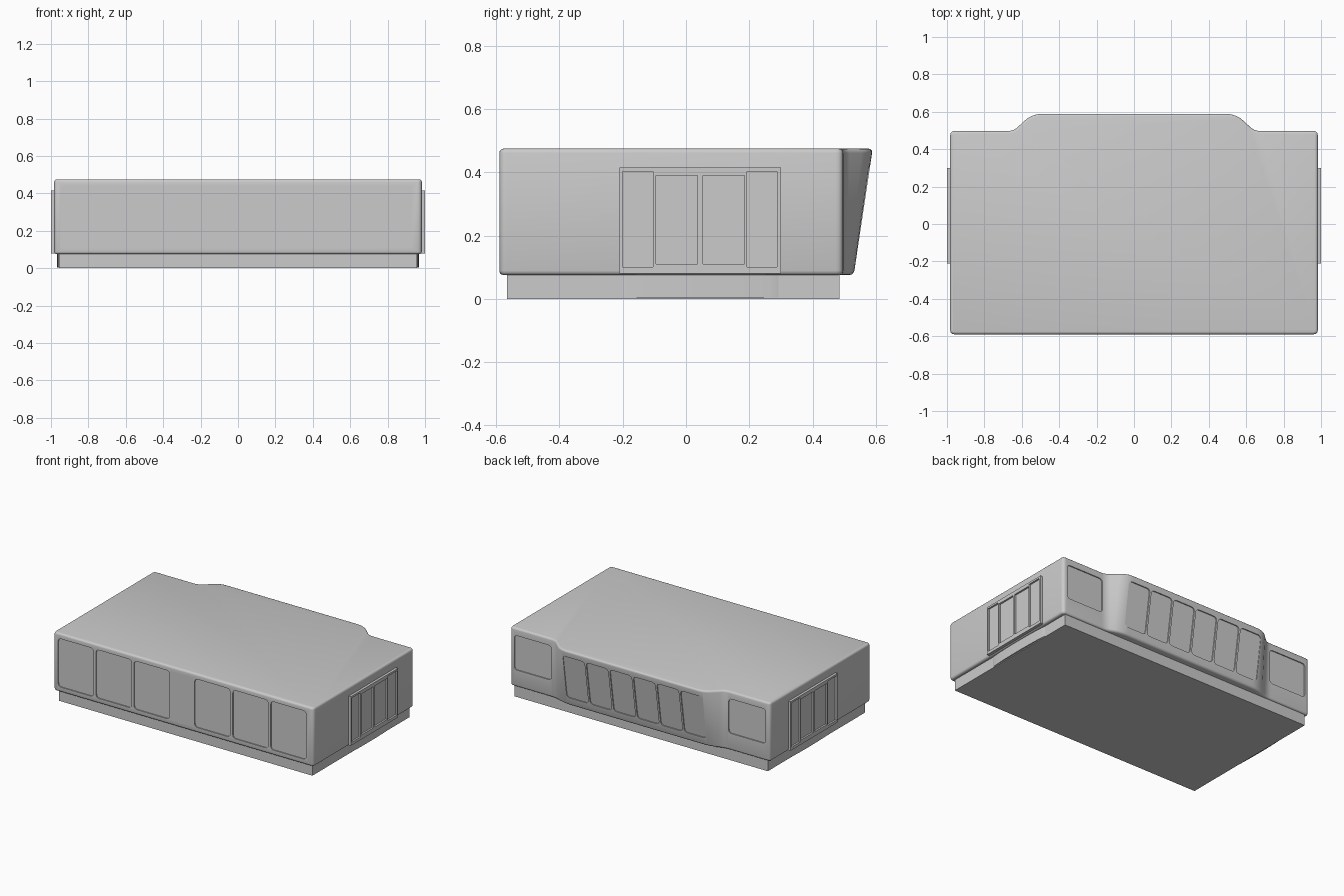
import bpy, bmesh
from math import radians, sin, cos, pi
from mathutils import Vector

if "Cube" in bpy.data.objects:
    bpy.data.objects.remove(bpy.data.objects["Cube"])


def new_obj(name, bm):
    bmesh.ops.recalc_face_normals(bm, faces=bm.faces)
    me = bpy.data.meshes.new(name)
    bm.to_mesh(me)
    bm.free()
    ob = bpy.data.objects.new(name, me)
    bpy.context.collection.objects.link(ob)
    return ob


def loft(bm, a, b):
    """Closed solid between two matching rings of points."""
    va = [bm.verts.new(p) for p in a]
    vb = [bm.verts.new(p) for p in b]
    bm.faces.new(va)
    bm.faces.new(vb[::-1])
    n = len(va)
    for i in range(n):
        j = (i + 1) % n
        bm.faces.new((va[i], vb[i], vb[j], va[j]))


def box(bm, x0, x1, y0, y1, z0, z1):
    ring = [(x0, y0), (x1, y0), (x1, y1), (x0, y1)]
    loft(bm, [(x, y, z0) for x, y in ring], [(x, y, z1) for x, y in ring])


def fillet(points, segs=5):
    """Round every corner of a plan; points are (x, y, cut length)."""
    out = []
    n = len(points)
    for i, (x, y, d) in enumerate(points):
        c = Vector((x, y))
        p = c + (Vector(points[i - 1][:2]) - c).normalized() * d
        q = c + (Vector(points[(i + 1) % n][:2]) - c).normalized() * d
        for k in range(segs + 1):
            t = k / segs
            out.append(p * (1 - t) ** 2 + c * 2 * t * (1 - t) + q * t * t)
    return out


def apply_all(ob):
    bpy.ops.object.select_all(action='DESELECT')
    bpy.context.view_layer.objects.active = ob
    ob.select_set(True)
    for m in list(ob.modifiers):
        bpy.ops.object.modifier_apply(modifier=m.name)
    bpy.ops.object.shade_smooth_by_angle(angle=radians(35))


def cut(ob, cutter):
    m = ob.modifiers.new('recesses', 'BOOLEAN')
    m.object = cutter
    m.solver = 'EXACT'
    cutter.hide_render = True
    apply_all(ob)
    bpy.data.objects.remove(cutter)


Z0, Z1 = 0.075, 0.475


def bay_y(z):
    return 0.53 + 0.15 * (z - Z0)


def plan(z):
    r = 0.025
    y = bay_y(z)
    pts = [(-0.983, -0.59, r), (0.983, -0.59, r), (0.983, 0.497, r),
           (0.645, 0.497, 0.03), (0.545, y, 0.05),
           (-0.545, y, 0.05), (-0.645, 0.497, 0.03), (-0.983, 0.497, r)]
    return [(p.x, p.y, z) for p in fillet(pts)]


# main shell with the leaning bay at the back
bm = bmesh.new()
loft(bm, plan(Z0), plan(Z1))
body = new_obj('body_shell', bm)
bev = body.modifiers.new('rim', 'BEVEL')
bev.width = 0.014
bev.segments = 3
bev.limit_method = 'ANGLE'
bev.angle_limit = radians(50)
apply_all(body)

# shallow rounded window recesses
bm = bmesh.new()
DEPTH = 0.007


def window(x0, x1, z0, z1, face, out):
    ring = fillet([(x0, z0, 0.025), (x1, z0, 0.025), (x1, z1, 0.025), (x0, z1, 0.025)], 4)
    loft(bm, [(x, face(z) - out * DEPTH, z) for x, z in ring],
         [(x, face(z) + out * 0.03, z) for x, z in ring])


for x in (-0.947, -0.66, -0.373, 0.085, 0.373, 0.66):
    window(x, x + 0.268, 0.11, 0.44, lambda z: -0.59, -1)
for i in range(6):
    window(-0.53 + 0.178 * i, -0.53 + 0.178 * i + 0.165, 0.13, 0.43, bay_y, 1)
for x in (-0.95, 0.67):
    window(x, x + 0.28, 0.19, 0.425, lambda z: 0.497, 1)
cut(body, new_obj('window_cutter', bm))

# plinth with a slight step under each entrance
bm = bmesh.new()
box(bm, -0.958, 0.958, -0.565, 0.485, 0, 0.085)
new_obj('base_plinth', bm)

for side, s in (('left', -1), ('right', 1)):
    bm = bmesh.new()
    arc = [(s * (0.955 + 0.013 * sin(pi * i / 12)), 0.045 - 0.255 * cos(pi * i / 12))
           for i in range(13)]
    ring = [(s * 0.9, -0.21)] + arc + [(s * 0.9, 0.3)]
    loft(bm, [(x, y, 0.005) for x, y in ring], [(x, y, 0.085) for x, y in ring])
    apply_all(new_obj(side + '_door_step', bm))

    # sliding door set with four recessed panes
    bm = bmesh.new()
    box(bm, s * 0.96, s * 1.0, -0.21, 0.3, 0.08, 0.415)
    frame = new_obj(side + '_door_frame', bm)
    bm = bmesh.new()
    for y0, y1, z0, z1 in ((-0.2, -0.105, 0.1, 0.402), (-0.095, 0.037, 0.11, 0.39),
                           (0.053, 0.185, 0.11, 0.39), (0.193, 0.287, 0.1, 0.402)):
        box(bm, s * 0.988, s * 1.05, y0, y1, z0, z1)
    cut(frame, new_obj('pane_cutter', bm))
